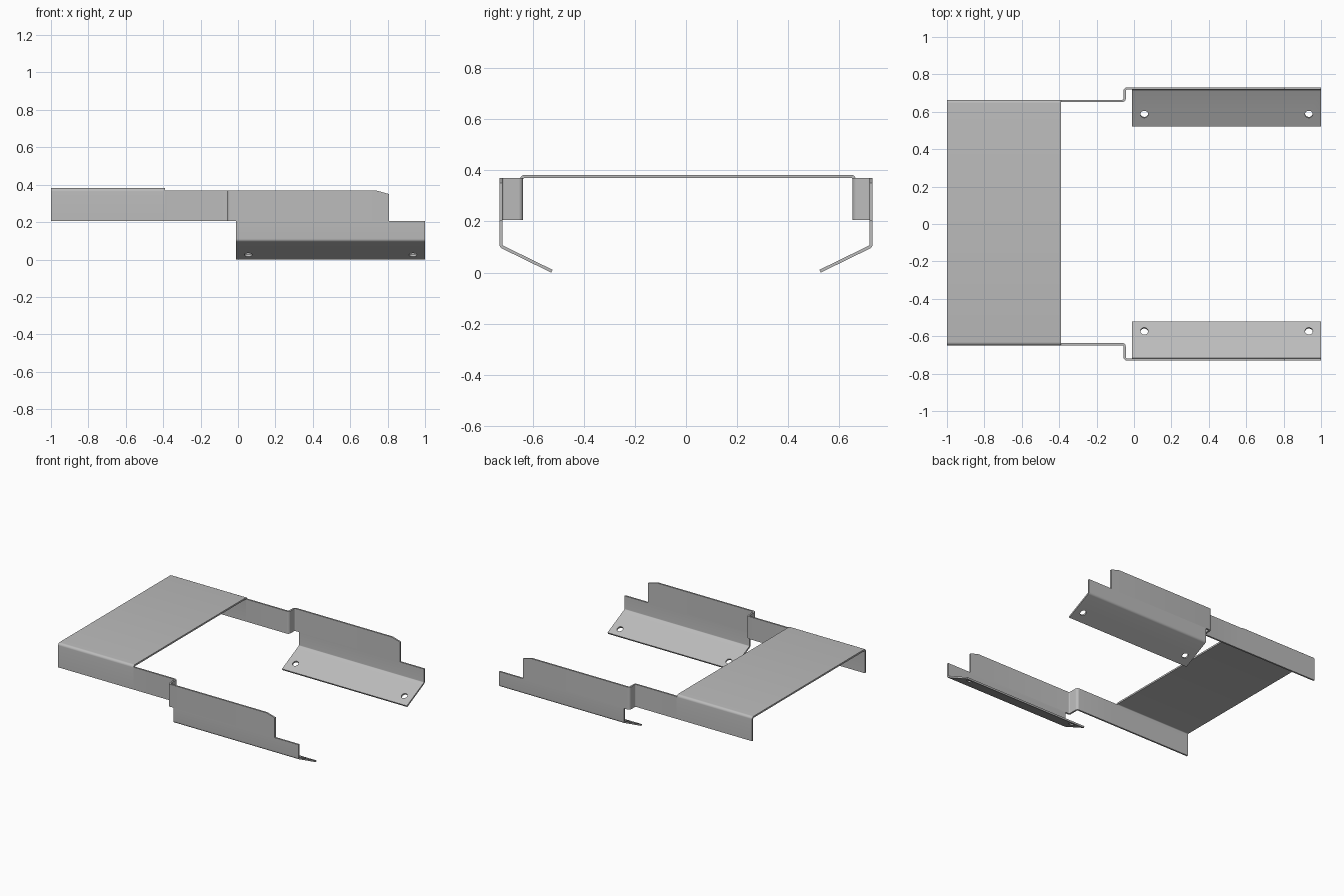
import bpy, bmesh, math
from mathutils import Vector

if "Cube" in bpy.data.objects:
    bpy.data.objects.remove(bpy.data.objects["Cube"])

T = 0.012          # sheet thickness
LOW, HIGH, TOP = 0.205, 0.369, 0.382
WALL = 0.73 - T / 2

steel = bpy.data.materials.new("grey_steel")
steel.diffuse_color = (0.5, 0.5, 0.5, 1)
steel.use_nodes = True
steel.node_tree.nodes["Principled BSDF"].inputs["Base Color"].default_value = (0.5, 0.5, 0.5, 1)


def rounded(path, radius=0.012, steps=5):
    """Round the inner corners of a 2D path."""
    pts = [Vector(p) for p in path]
    out = [pts[0]]
    for a, b, c in zip(pts, pts[1:], pts[2:]):
        u, v = (a - b).normalized(), (c - b).normalized()
        half = u.angle(v) / 2
        if half > 1.55:
            out.append(b)
            continue
        centre = b + (u + v).normalized() * radius / math.sin(half)
        p, q = b + u * radius / math.tan(half), b + v * radius / math.tan(half)
        for i in range(steps + 1):
            d = (p - centre).lerp(q - centre, i / steps).normalized()
            out.append(centre + d * radius)
    return out + [pts[-1]]


def sheet(name, path, start, end, place):
    """Give a path sheet thickness and extrude it from start to end."""
    pts = rounded(path)
    sides = ([], [])
    for i, p in enumerate(pts):
        before = (p - pts[i - 1]).normalized() if i else None
        after = (pts[i + 1] - p).normalized() if i < len(pts) - 1 else before
        before = before or after
        n = Vector((-before.y - after.y, before.x + after.x)).normalized()
        n *= T / 2 / n.dot(Vector((-after.y, after.x)))
        sides[0].append(p + n)
        sides[1].append(p - n)
    bm = bmesh.new()
    rows = [[[bm.verts.new(place(p, h)) for p in side] for side in sides] for h in (start, end)]
    (a, b), (c, d) = rows
    for i in range(len(pts) - 1):
        for r, s in ((a, b), (b, d), (d, c), (c, a)):
            bm.faces.new((r[i], r[i + 1], s[i + 1], s[i]))
    for i in (0, -1):
        bm.faces.new((a[i], b[i], d[i], c[i]))
    bmesh.ops.recalc_face_normals(bm, faces=bm.faces)
    mesh = bpy.data.meshes.new(name)
    bm.to_mesh(mesh)
    bm.free()
    mesh.materials.append(steel)
    obj = bpy.data.objects.new(name, mesh)
    bpy.context.collection.objects.link(obj)
    return obj


def smooth(obj):
    bpy.ops.object.select_all(action="DESELECT")
    obj.select_set(True)
    bpy.context.view_layer.objects.active = obj
    bpy.ops.object.shade_smooth_by_angle(angle=math.radians(25))


def across(p, h):
    return (h, p.x, p.y)


def upright(p, h):
    return (p.x, p.y, h)


def punch(obj, x, y, z, tilt):
    """Cut a round hole square to the sloping flange."""
    bpy.ops.mesh.primitive_cylinder_add(vertices=24, radius=0.021, depth=0.06,
                                        location=(x, y, z), rotation=(tilt, 0, 0))
    cutter = bpy.context.object
    cutter.hide_render = True
    mod = obj.modifiers.new("hole", "BOOLEAN")
    mod.operation, mod.object, mod.solver = "DIFFERENCE", cutter, "EXACT"
    bpy.context.view_layer.objects.active = obj
    bpy.ops.object.modifier_apply(modifier=mod.name)
    bpy.data.objects.remove(cutter)


# Top plate with both sides folded down
left_arm, right_arm = 0.664 - T / 2, -0.649 + T / 2
smooth(sheet("top_plate", [(right_arm, LOW), (right_arm, TOP - T / 2),
                           (left_arm, TOP - T / 2), (left_arm, LOW)], -1, -0.39, across))

for side, s, arm, hole_y in (("back", 1, left_arm, 0.589), ("front", -1, right_arm, 0.575)):
    # Side arm with an outward jog, ending in a sloped top corner
    wall = sheet(side + "_arm", [(-0.39, arm), (-0.05, arm), (-0.05, s * WALL),
                                 (0.74, s * WALL), (0.808, s * WALL)], LOW, HIGH, upright)
    for v in wall.data.vertices:
        if v.co.x > 0.8 and v.co.z > 0.3:
            v.co.z = 0.35
    smooth(wall)

    # Lower wall bent inward into a mounting flange
    knee, tip = Vector((WALL, 0.103)), Vector((0.5246, 0.0055))
    flange = sheet(side + "_flange", [(s * WALL, LOW), (s * knee.x, knee.y),
                                      (s * tip.x, tip.y)], -0.01, 1, across)
    slope = (knee.y - tip.y) / (knee.x - tip.x)
    for x in (0.055, 0.935):
        punch(flange, x, s * hole_y, tip.y + (hole_y - tip.x) * slope, s * math.atan(slope))
    smooth(flange)
